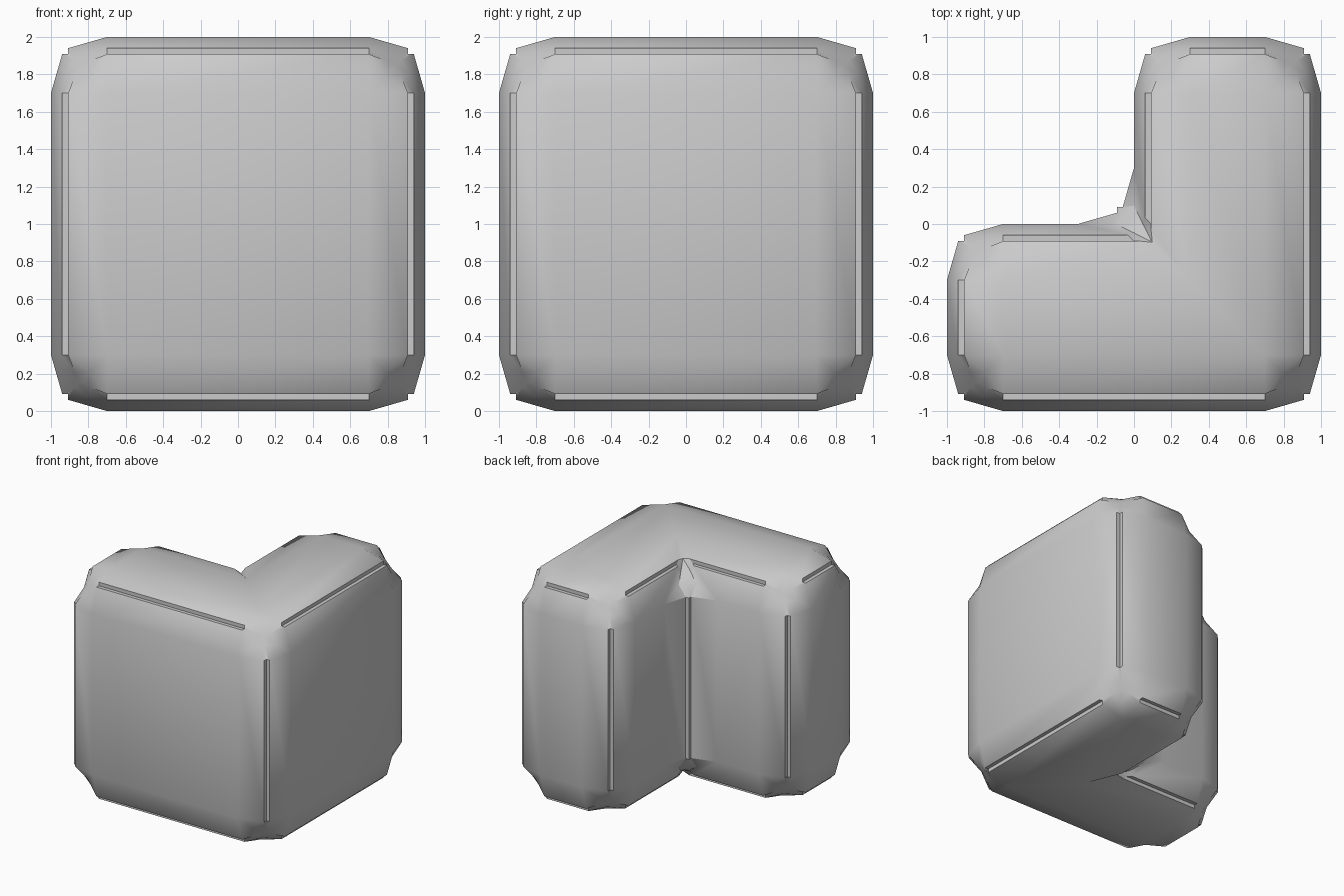
import bpy, bmesh

if "Cube" in bpy.data.objects:
    bpy.data.objects.remove(bpy.data.objects["Cube"])

# L-shaped block, extruded straight up
outline = [(-1, -1), (1, -1), (1, 1), (0, 1), (0, 0), (-1, 0)]
mesh = bpy.data.meshes.new("corner_block")
block = bpy.data.objects.new("corner_block", mesh)
bpy.context.collection.objects.link(block)
bm = bmesh.new()
base = bm.faces.new([bm.verts.new((x, y, 0)) for x, y in outline])
top = bmesh.ops.extrude_face_region(bm, geom=[base])["geom"]
for v in top:
    if isinstance(v, bmesh.types.BMVert):
        v.co.z = 2
bmesh.ops.recalc_face_normals(bm, faces=bm.faces)
bm.to_mesh(mesh)
bm.free()

# Grooved bevel: shallow slope, small square notch, shallow slope
bevel = block.modifiers.new("grooved_bevel", 'BEVEL')
bevel.width = 0.3
bevel.segments = 4
bevel.limit_method = 'ANGLE'
bevel.profile_type = 'CUSTOM'
profile = bevel.custom_profile
for t in (0.25, 0.5, 0.75):
    profile.points.add(1 - t, t)
steps = [(0.8, 0.695), (0.695, 0.695), (0.695, 0.8)]
for i, xy in enumerate(steps, 1):
    profile.points[i].location = xy
for p in profile.points:
    p.handle_type_1 = p.handle_type_2 = 'VECTOR'
profile.update()

# Apply the bevel, then smooth the shallow slopes
bpy.context.view_layer.objects.active = block
block.select_set(True)
bpy.ops.object.modifier_apply(modifier=bevel.name)
bpy.ops.object.shade_smooth_by_angle(angle=0.5236)
